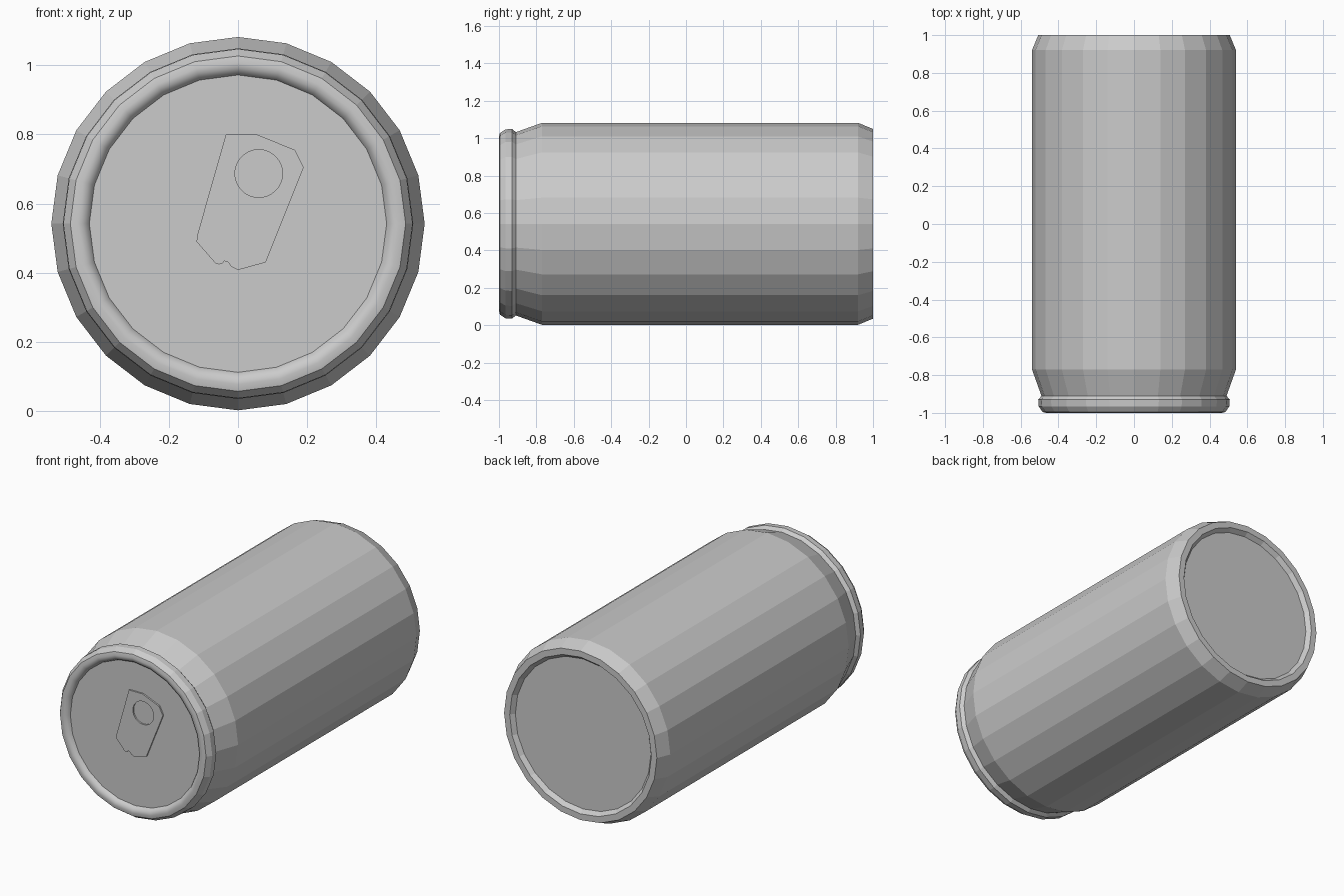
import bpy, bmesh, math

if "Cube" in bpy.data.objects:
    bpy.data.objects.remove(bpy.data.objects["Cube"])

CZ, SIDES = 0.542, 24


def lathe(name, profile, smooth_rings=()):
    """Spin (radius, y) points about the can's y axis and cap both ends."""
    bm = bmesh.new()
    rings = []
    for r, y in profile:
        rings.append([bm.verts.new((r * math.sin(2 * math.pi * i / SIDES), y,
                                    CZ + r * math.cos(2 * math.pi * i / SIDES)))
                      for i in range(SIDES)])
    for k, (a, b) in enumerate(zip(rings, rings[1:])):
        for i in range(SIDES):
            j = (i + 1) % SIDES
            f = bm.faces.new((a[i], a[j], b[j], b[i]))
            f.smooth = k in smooth_rings
    bm.faces.new(rings[0])
    bm.faces.new(rings[-1])
    bmesh.ops.recalc_face_normals(bm, faces=bm.faces[:])
    me = bpy.data.meshes.new(name)
    bm.to_mesh(me)
    bm.free()
    ob = bpy.data.objects.new(name, me)
    bpy.context.collection.objects.link(ob)
    return ob


# Can shell: recessed lid, rolled rim, neck, body, bevelled and recessed base
lathe("can_body", [
    (0.430, -0.975), (0.437, -0.988), (0.450, -0.997), (0.465, -1.0),
    (0.485, -0.995), (0.505, -0.965), (0.507, -0.93), (0.497, -0.918),
    (0.490, -0.910), (0.540, -0.77), (0.540, 0.92), (0.507, 1.0),
    (0.470, 1.0), (0.450, 0.975)], smooth_rings=(0, 1, 2, 3))

# Pull tab: flat outline with a round finger hole
outline = [(-.035, .80), (.055, .80), (.165, .755), (.19, .705), (.08, .43),
           (0, .408), (-.02, .418), (-.028, .43), (-.04, .434), (-.045, .427),
           (-.055, .424), (-.065, .427), (-.12, .49), (-.117, .512)]
hole = [(.06 + .069 * math.cos(2 * math.pi * i / 32),
         .687 + .069 * math.sin(2 * math.pi * i / 32)) for i in range(32)]
cu = bpy.data.curves.new("pull_tab", 'CURVE')
cu.dimensions = '2D'
cu.fill_mode = 'BOTH'
cu.extrude = 0.006
for pts in (outline, hole):
    sp = cu.splines.new('POLY')
    sp.points.add(len(pts) - 1)
    for p, (x, z) in zip(sp.points, pts):
        p.co = (x, z, 0, 1)
    sp.use_cyclic_u = True
tab = bpy.data.objects.new("pull_tab", cu)
bpy.context.collection.objects.link(tab)
tab.rotation_euler.x = math.pi / 2
tab.location.y = -0.978
bpy.context.view_layer.objects.active = tab
tab.select_set(True)
bpy.ops.object.convert(target='MESH')
bpy.ops.object.shade_flat()
